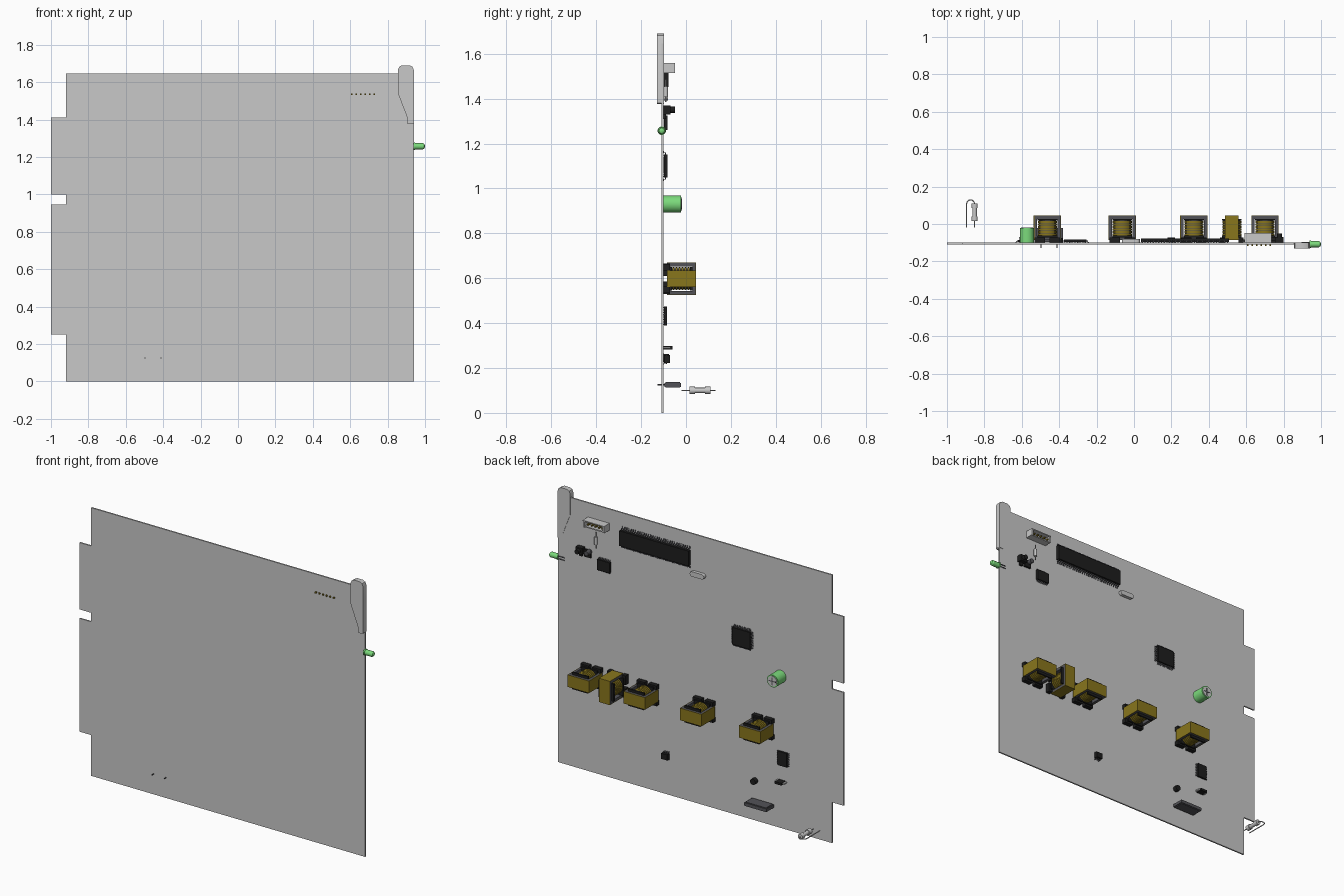
import bpy, bmesh
from math import pi, radians, cos, sin
from mathutils import Matrix, Vector

cube = bpy.data.objects.get("Cube")
if cube:
    bpy.data.objects.remove(cube)


def material(name, rgb):
    m = bpy.data.materials.new(name)
    m.use_nodes = True
    m.diffuse_color = (*rgb, 1)
    m.node_tree.nodes["Principled BSDF"].inputs["Base Color"].default_value = (*rgb, 1)
    return m


MATS = [material("light grey", (0.58, 0.58, 0.58)),
        material("leaf green", (0.2, 0.7, 0.2)),
        material("ochre", (0.25, 0.18, 0.012)),
        material("dark grey", (0.085, 0.085, 0.095)),
        material("black", (0.013, 0.013, 0.013))]
GREY, GREEN, OCHRE, DARK, BLACK = range(len(MATS))
FACE = -0.1  # component side of the board


class Part:
    """Collects coloured solids into one object."""

    def __init__(self, name):
        self.name, self.bm = name, bmesh.new()

    def paint(self, verts, mat):
        for f in {f for v in verts for f in v.link_faces}:
            f.material_index = mat

    def box(self, x, y, z, mat):
        size = [b - a for a, b in (x, y, z)]
        mid = [(a + b) / 2 for a, b in (x, y, z)]
        m = Matrix.Translation(mid) @ Matrix.Diagonal((*size, 1))
        self.paint(bmesh.ops.create_cube(self.bm, size=1, matrix=m)["verts"], mat)

    def rod(self, a, b, r, mat, r2=None, sides=20):
        a, b = Vector(a), Vector(b)
        turn = (b - a).to_track_quat("Z", "Y").to_matrix().to_4x4()
        m = Matrix.Translation((a + b) / 2) @ turn
        made = bmesh.ops.create_cone(self.bm, cap_ends=True, segments=sides, radius1=r,
                                     radius2=r if r2 is None else r2, depth=(b - a).length, matrix=m)
        self.paint(made["verts"], mat)

    def wire(self, points, r, mat):
        for a, b in zip(points, points[1:]):
            self.rod(a, b, r, mat, sides=8)

    def slab(self, outline, y, mat):
        """Extrudes an x-z outline along y."""
        base = [self.bm.verts.new((px, y[0], pz)) for px, pz in outline]
        f = self.bm.faces.new(base)
        ext = bmesh.ops.extrude_face_region(self.bm, geom=[f])["geom"]
        top = [v for v in ext if isinstance(v, bmesh.types.BMVert)]
        bmesh.ops.translate(self.bm, verts=top, vec=(0, y[1] - y[0], 0))
        self.paint(base + top, mat)

    def finish(self, matrix=None):
        bmesh.ops.recalc_face_normals(self.bm, faces=self.bm.faces)
        me = bpy.data.meshes.new(self.name)
        self.bm.to_mesh(me)
        self.bm.free()
        for m in MATS:
            me.materials.append(m)
        me.polygons.foreach_set("use_smooth", [True] * len(me.polygons))
        me.set_sharp_from_angle(angle=radians(35))
        ob = bpy.data.objects.new(self.name, me)
        bpy.context.collection.objects.link(ob)
        if matrix:
            ob.matrix_world = matrix
        return ob


def stadium(cx, cz, half, r, steps=8):
    pts = []
    for side, start in ((1, -pi / 2), (-1, pi / 2)):
        for i in range(steps + 1):
            a = start + pi * i / steps
            pts.append((cx + side * (half - r) + r * cos(a), cz + r * sin(a)))
    return pts


# Circuit board with edge-connector tabs
p = Part("circuit_board")
p.slab([(-0.92, 0), (0.94, 0), (0.94, 1.645), (-0.92, 1.645), (-0.92, 1.41), (-1, 1.41),
        (-1, 1), (-0.92, 1), (-0.92, 0.945), (-1, 0.945), (-1, 0.25), (-0.92, 0.25)],
       (-0.109, FACE), GREY)
p.finish()

# Ejector handle
p = Part("ejector_handle")
p.slab([(0.905, 1.38), (0.91, 1.375), (0.935, 1.375), (0.94, 1.38), (0.94, 1.665), (0.933, 1.682),
        (0.917, 1.69), (0.877, 1.69), (0.862, 1.682), (0.855, 1.665), (0.855, 1.54), (0.905, 1.41)],
       (-0.13, -0.098), GREY)
p.finish()

# Indicator lamp on the board edge
p = Part("indicator_lamp")
ly, lz = -0.108, 1.257
p.rod((0.937, ly, lz), (0.945, ly, lz), 0.019, GREEN)
p.rod((0.945, ly, lz), (0.988, ly, lz), 0.0165, GREEN)
p.rod((0.988, ly, lz), (0.996, ly, lz), 0.0165, GREEN, 0.012)
p.rod((0.996, ly, lz), (1, ly, lz), 0.012, GREEN, 0.004)
for dz in (-0.008, 0.008):
    p.wire([(0.94, -0.098, lz + dz), (0.895, -0.098, lz + dz)], 0.003, DARK)
p.finish()

# Pin header: open shroud with pins through the board
p = Part("pin_header")
hx = (0.59, 0.735)
p.box(hx, (FACE, -0.085), (1.515, 1.558), GREY)
p.box(hx, (-0.085, -0.048), (1.552, 1.558), GREY)
p.box(hx, (-0.085, -0.055), (1.515, 1.522), GREY)
for x in (0.59, 0.723):
    p.box((x, x + 0.012), (-0.085, -0.05), (1.515, 1.558), GREY)
for i in range(6):
    x = 0.607 + i * 0.0245
    p.box((x - 0.004, x + 0.004), (-0.118, -0.055), (1.531, 1.539), OCHRE)
p.finish()

# Small upright axial resistor
p = Part("small_resistor")
p.wire([(0.675, -0.09, 1.385), (0.675, -0.09, 1.485)], 0.003, GREY)
p.rod((0.675, -0.09, 1.41), (0.675, -0.09, 1.455), 0.009, GREY)
p.finish()

# Trimmer with its knob and side terminals
p = Part("trimmer")
p.box((0.755, 0.8), (FACE, -0.07), (1.33, 1.37), BLACK)
p.rod((0.778, -0.07, 1.35), (0.778, -0.05, 1.35), 0.014, BLACK)
p.box((0.71, 0.755), (FACE, -0.088), (1.315, 1.36), BLACK)
p.rod((0.722, FACE, 1.35), (0.722, -0.062, 1.35), 0.014, DARK)
p.box((0.77, 0.79), (FACE, -0.09), (1.31, 1.33), BLACK)
p.finish()


def chip(name, cx, cz, hw, hh, top, pins_x=0, pins_z=0, reach=0.014):
    """Chip body with stepped leads; pins_x along top and bottom, pins_z along the sides."""
    c = Part(name)
    c.box((cx - hw, cx + hw), (FACE + 0.003, top), (cz - hh, cz + hh), BLACK)
    for count, span, edge, along_x in ((pins_x, hw, hh, True), (pins_z, hh, hw, False)):
        for i in range(count):
            t = span * (2 * (i + 0.5) / count - 1)
            w = span / count * 0.45
            for s in (-1, 1):
                mid = (top + FACE) / 2
                for e, length, y in ((edge, reach * 0.5, (mid - 0.002, mid + 0.002)),
                                     (edge + reach * 0.4, 0.003, (FACE, mid + 0.002)),
                                     (edge + reach * 0.5, reach * 0.5, (FACE, FACE + 0.003))):
                    lo, hi = sorted((s * e, s * (e + length)))
                    a, b = (cx + t - w, cx + t + w), (cz + lo, cz + hi)
                    if not along_x:
                        a, b = (cx + lo, cx + hi), (cz + t - w, cz + t + w)
                    c.box(a, y, b, DARK)
    c.finish()


chip("long_chip", 0.272, 1.497, 0.235, 0.046, -0.077, pins_x=32, reach=0.02)
chip("square_chip", -0.315, 1.1, 0.06, 0.052, -0.083, pins_x=14, pins_z=12)
chip("small_chip", 0.62, 1.292, 0.042, 0.032, -0.083, pins_x=8, reach=0.01)
chip("lower_chip", -0.592, 0.432, 0.032, 0.043, -0.085, pins_z=8, reach=0.01)
chip("regulator", 0.2, 0.24, 0.02, 0.017, -0.072, pins_x=3, reach=0.008)

# Low crystal can
p = Part("crystal_can")
p.slab(stadium(-0.017, 1.407, 0.048, 0.015), (FACE, -0.08), GREY)
p.finish()

# Electrolytic capacitor with a plain end disc
p = Part("capacitor")
p.rod((-0.572, FACE, 0.93), (-0.572, -0.022, 0.93), 0.038, GREEN, sides=32)
p.rod((-0.572, -0.03, 0.93), (-0.572, -0.019, 0.93), 0.031, GREY, sides=32)
for sx, sz in ((0.024, 0.003), (0.003, 0.024)):
    p.box((-0.572 - sx, -0.572 + sx), (-0.02, -0.018), (0.93 - sz, 0.93 + sz), DARK)
p.finish()


# Transformers: taped ring core, striped winding, flanges and feet
def transformer(name, cx, turned=False):
    t = Part(name)
    w, d = 0.07, 0.037
    for y in ((-0.085, -0.068), (0.028, 0.042)):
        t.box((-w, w), y, (-d, d), DARK)
    for s in (-1, 1):
        t.box(sorted((s * 0.055, s * w)), (-0.068, 0.028), (-d, d), DARK)
        t.box(sorted((s * w, s * (w + 0.003))), (-0.085, 0.045), (-d, d), OCHRE)
        for fx in (-1, 1):
            t.box(sorted((fx * 0.012, fx * 0.068)), (FACE, -0.072), sorted((s * 0.036, s * 0.062)), BLACK)
    t.box((-w, w), (0.042, 0.045), (-d, d), OCHRE)
    for y in ((-0.072, -0.062), (0.018, 0.028)):
        t.box((-0.053, 0.053), y, (-0.052, 0.052), BLACK)
    t.rod((0, -0.062, 0), (0, 0.018, 0), 0.046, DARK, sides=24)
    turns = 6
    for i in range(turns):
        y = -0.062 + 0.08 * i / turns
        t.rod((0, y + 0.001, 0), (0, y + 0.0115, 0), 0.051, OCHRE, sides=24)
    m = Matrix.Translation((cx, 0, 0.598))
    t.finish(m @ Matrix.Rotation(pi / 2, 4, "Y") if turned else m)


for i, x in enumerate((0.7, 0.32, -0.063, -0.463)):
    transformer(f"transformer_{i + 1}", x)
transformer("turned_transformer", 0.523, True)

# Small round can and surface diode
p = Part("round_can")
p.rod((-0.4, FACE, 0.245), (-0.4, -0.075, 0.245), 0.018, BLACK)
p.finish()
p = Part("diode")
p.box((-0.605, -0.56), (FACE, -0.06), (0.283, 0.297), BLACK)
for x in (-0.615, -0.56):
    p.box((x, x + 0.01), (FACE, -0.07), (0.286, 0.294), GREY)
p.finish()

# Upright dark crystal with leads through the board
p = Part("large_crystal")
for half, z in ((0.076, 0.009), (0.07, 0.013)):
    p.box((-0.455 - half, -0.455 + half), (-0.095 + z - 0.009, -0.022 - z + 0.009), (0.125 - z, 0.125 + z), DARK)
for x in (-0.497, -0.412):
    p.wire([(x, -0.127, 0.125), (x, -0.09, 0.125)], 0.003, DARK)
p.finish()

# Axial resistor with a looped lead
p = Part("looped_resistor")
rx, rz = -0.852, 0.1
arc = [(-0.8735 - 0.0215 * cos(pi * i / 8), 0.107 + 0.022 * sin(pi * i / 8), rz) for i in range(9)]
p.wire([(-0.895, -0.02, rz)] + arc + [(rx, -0.02, rz)], 0.003, GREY)
p.rod((rx, 0.025, rz), (rx, 0.1, rz), 0.012, GREY)
for y in (0.015, 0.085):
    p.rod((rx, y, rz), (rx, y + 0.025, rz), 0.0165, GREY)
p.finish()
